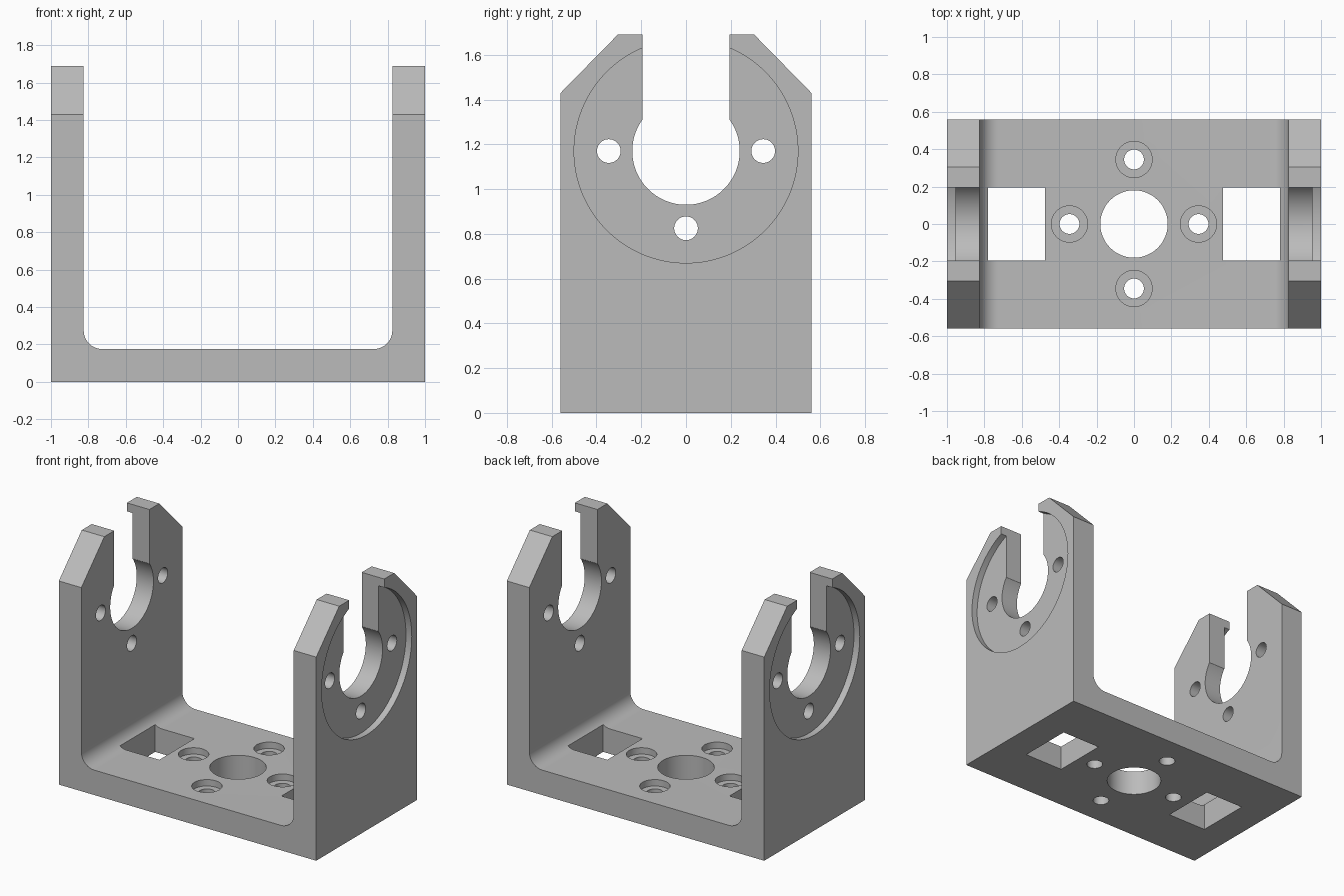
import bpy, bmesh, math
from mathutils import Matrix

if "Cube" in bpy.data.objects:
    bpy.data.objects.remove(bpy.data.objects["Cube"])

WALL_X, BASE_Z, TOP_Z, HALF_Y = 0.825, 0.175, 1.69, 0.56
AXIS_Z = 1.17          # centre of the shaft opening in the walls

grey = bpy.data.materials.new("light_grey")
grey.diffuse_color = (0.5, 0.5, 0.5, 1)
grey.use_nodes = True
grey.node_tree.nodes["Principled BSDF"].inputs["Base Color"].default_value = grey.diffuse_color


def new_object(name, bm):
    bmesh.ops.recalc_face_normals(bm, faces=bm.faces)
    mesh = bpy.data.meshes.new(name)
    bm.to_mesh(mesh)
    bm.free()
    mesh.materials.append(grey)
    ob = bpy.data.objects.new(name, mesh)
    bpy.context.collection.objects.link(ob)
    return ob


def prism(name, points, offset):
    """Extrude a closed outline of 3D points along offset."""
    bm = bmesh.new()
    face = bm.faces.new([bm.verts.new(p) for p in points])
    ext = bmesh.ops.extrude_face_region(bm, geom=[face])
    bmesh.ops.translate(bm, vec=offset,
                        verts=[g for g in ext["geom"] if isinstance(g, bmesh.types.BMVert)])
    return new_object(name, bm)


cutters = []


def cut_box(x0, x1, y0, y1, z0, z1):
    pts = [(x0, y0, z0), (x1, y0, z0), (x1, y1, z0), (x0, y1, z0)]
    cutters.append(prism("box_cutter", pts, (0, 0, z1 - z0)))


def cut_cylinder(axis, radius, a, b, lo, hi, sides=64):
    """Round cutter along z (a, b = x, y) or along x (a, b = y, z)."""
    ring = [(a + radius * math.cos(math.tau * i / sides),
             b + radius * math.sin(math.tau * i / sides)) for i in range(sides)]
    if axis == "z":
        pts, off = [(p, q, lo) for p, q in ring], (0, 0, hi - lo)
    else:
        pts, off = [(lo, p, q) for p, q in ring], (hi - lo, 0, 0)
    cutters.append(prism("round_cutter", pts, off))


# U-shaped body with filleted inner corners
r = 0.1
fillet = [(WALL_X - r + r * math.cos(t), BASE_Z + r + r * math.sin(t))
          for t in (-math.pi / 2 * i / 12 for i in range(13))]
right = [(1, 0), (1, TOP_Z), (WALL_X, TOP_Z)] + fillet
outline = right + [(-x, z) for x, z in reversed(right)]
bracket = prism("u_bracket", [(x, -HALF_Y, z) for x, z in outline], (0, 2 * HALF_Y, 0))

# Chamfered upper corners of the walls
for s in (-1, 1):
    corner = [(0.305, TOP_Z), (0.255, TOP_Z + 0.051), (0.7, TOP_Z + 0.051),
              (0.7, 1.287), (HALF_Y, 1.43)]
    cutters.append(prism("chamfer_cutter", [(-1.5, s * y, z) for y, z in corner], (3, 0, 0)))

# Keyhole opening and screw holes through both walls
cut_cylinder("x", 0.24, 0, AXIS_Z, -1.5, 1.5, 96)
cut_box(-1.5, 1.5, -0.195, 0.195, AXIS_Z, 2)
for y, z in ((-0.345, AXIS_Z), (0.345, AXIS_Z), (0, AXIS_Z - 0.345)):
    cut_cylinder("x", 0.053, y, z, -1.5, 1.5, 40)

# Shallow round recess on the outside of each wall
cut_cylinder("x", 0.5, 0, AXIS_Z, 0.955, 1.5, 128)
cut_cylinder("x", 0.5, 0, AXIS_Z, -1.5, -0.955, 128)

# Base: central bore, counterbored screw holes, rectangular windows
cut_cylinder("z", 0.18, 0, 0, -0.5, 0.5, 80)
for x, y in ((0.345, 0), (-0.345, 0), (0, 0.345), (0, -0.345)):
    cut_cylinder("z", 0.053, x, y, -0.5, 0.5, 40)
    cut_cylinder("z", 0.097, x, y, BASE_Z - 0.045, 0.5, 48)
cut_box(0.475, 0.78, -0.195, 0.195, -0.5, 0.5)
cut_box(-0.78, -0.475, -0.195, 0.195, -0.5, 0.5)

# Cut everything, bake the result and drop the cutters
for c in cutters:
    c.hide_render = True
    mod = bracket.modifiers.new("cut", "BOOLEAN")
    mod.operation, mod.solver, mod.object = "DIFFERENCE", "EXACT", c
bpy.context.view_layer.update()
deps = bpy.context.evaluated_depsgraph_get()
baked = bpy.data.meshes.new_from_object(bracket.evaluated_get(deps))
bracket.modifiers.clear()
bracket.data = baked
for c in cutters:
    bpy.data.objects.remove(c)

# Smooth round surfaces, sharp edges elsewhere
bpy.ops.object.select_all(action="DESELECT")
bracket.select_set(True)
bpy.context.view_layer.objects.active = bracket
bpy.ops.object.shade_smooth_by_angle(angle=math.radians(25))
